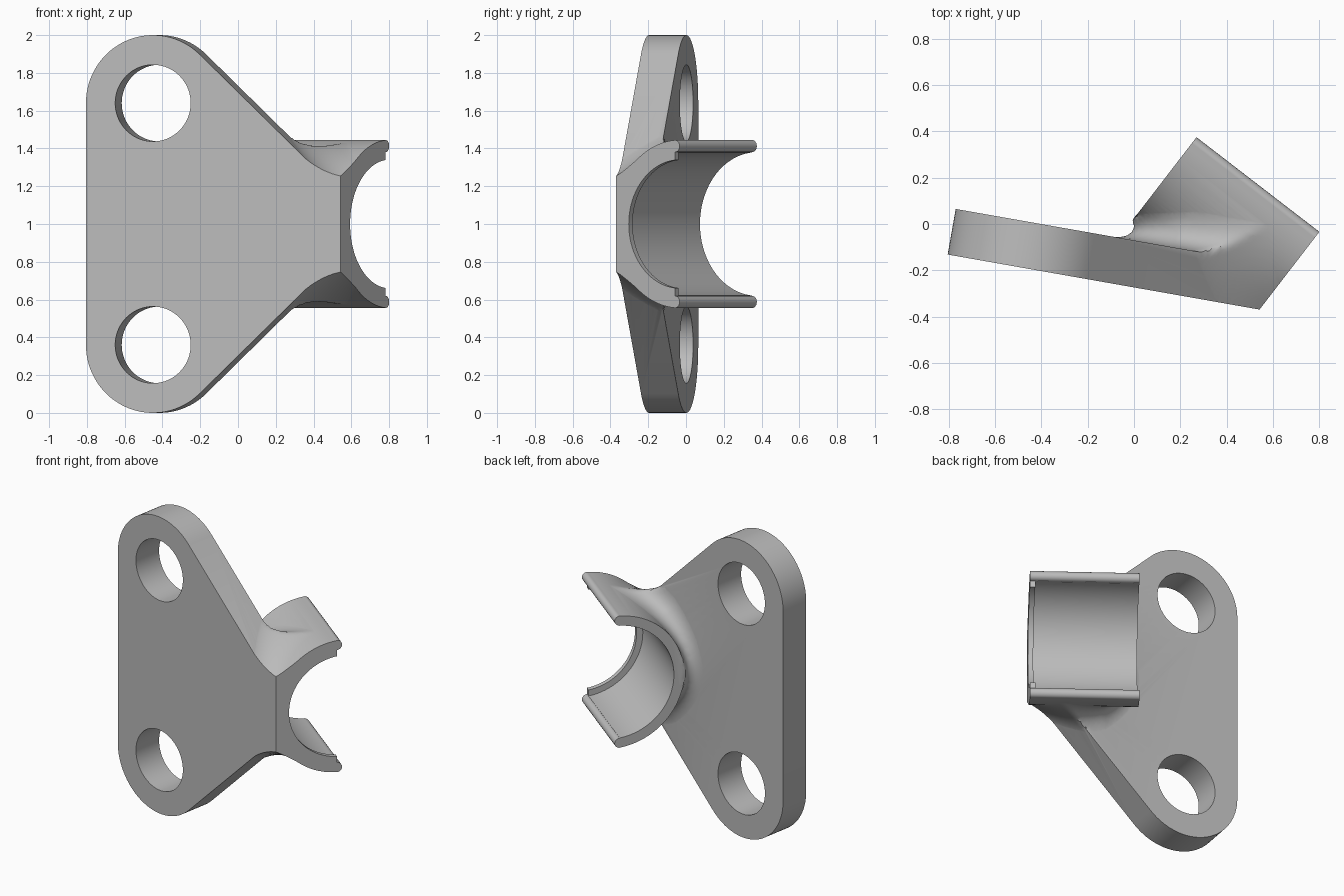
import bpy, bmesh, math
from mathutils import Vector

if "Cube" in bpy.data.objects:
    bpy.data.objects.remove(bpy.data.objects["Cube"])

Z = Vector((0, 0, 1))


def direction(deg):
    t = math.radians(deg)
    return Vector((math.cos(t), math.sin(t), 0))


# Plate frame: U along the plate, V through its thickness
PO, U, V = Vector((-0.805, -0.132, 1)), direction(-10), direction(80)
# Half-tube frame: A along the axis, P towards the open side
TO, A, P = Vector((0.27, 0.375, 1)), direction(-37.6), direction(52.4)
LENGTH, OUTER, BORE, LIP = 0.67, 0.445, 0.38, 0.34
TIP = (OUTER - BORE) / 2
THICK, RAD, HOLE_Z, HOLE_R = 0.2, 0.36, 0.64, 0.203
PHI = math.radians(45.9)
NU, NZ = math.cos(PHI), math.sin(PHI)

grey = bpy.data.materials.new("plain grey")
grey.diffuse_color = (0.5, 0.5, 0.5, 1)
grey.use_nodes = True
grey.node_tree.nodes["Principled BSDF"].inputs["Base Color"].default_value = grey.diffuse_color


def finish(name, bm):
    bmesh.ops.recalc_face_normals(bm, faces=bm.faces)
    me = bpy.data.meshes.new(name)
    bm.to_mesh(me)
    bm.free()
    me.materials.append(grey)
    ob = bpy.data.objects.new(name, me)
    bpy.context.collection.objects.link(ob)
    return ob


def prism(name, pts, origin, ax, ay, ah, h0, h1):
    bm = bmesh.new()
    lo = [bm.verts.new(origin + ax * x + ay * y + ah * h0) for x, y in pts]
    hi = [bm.verts.new(origin + ax * x + ay * y + ah * h1) for x, y in pts]
    bm.faces.new(lo)
    bm.faces.new(hi)
    n = len(pts)
    for i in range(n):
        j = (i + 1) % n
        bm.faces.new((lo[i], lo[j], hi[j], hi[i]))
    return finish(name, bm)


def arc(cx, cy, r, a0, a1, n):
    return [(cx + r * math.cos(a0 + (a1 - a0) * i / n),
             cy + r * math.sin(a0 + (a1 - a0) * i / n)) for i in range(n + 1)]


def circle(cx, cy, r, n=72):
    return arc(cx, cy, r, 0, 2 * math.pi, n)[:-1]


def boolean(target, tool, op):
    m = target.modifiers.new("join", 'BOOLEAN')
    m.operation, m.solver, m.object = op, 'EXACT', tool
    bpy.context.view_layer.objects.active = target
    bpy.ops.object.modifier_apply(modifier=m.name)
    bpy.data.objects.remove(tool)


# Plate: two rounded ears tapering to a neck (over-long, trimmed later)
upper = arc(RAD, HOLE_Z, RAD, PHI, math.pi, 32)
end_u = 1.5
end_z = HOLE_Z + (RAD - NU * (end_u - RAD)) / NZ
outline = [(end_u, end_z)] + upper + [(u, -z) for u, z in reversed(upper)] + [(end_u, -end_z)]
bracket = prism("clamp_bracket", outline, PO, U, Z, V, -0.06, THICK)

# Half tube with rounded tips
start = math.asin(TIP / OUTER)
profile = arc(0, 0, OUTER, -math.pi + start, -start, 64)
tip = arc((OUTER + BORE) / 2, -TIP, TIP, 0.15, math.pi, 10)
profile += tip + [(-x, y) for x, y in reversed(tip)]
half_tube = prism("half_tube", profile, TO, Z, P, A, 0, LENGTH + 0.05)


# Fillet solid between plate and tube, meshed from a rounded distance field
def field(s, p, w):
    d = TO + A * s + P * p - PO
    u, v = d.dot(U), d.dot(V)
    a = max(NU * (u - RAD) + NZ * (abs(w) - HOLE_Z) - RAD, v - THICK) + 0.002
    b = max(math.hypot(w, p) - OUTER, -s) + 0.002
    r = 0.14 + 0.06 * min(1, max(0, s / 0.2))
    if a >= r or b >= r:
        f = min(a, b)
    else:
        f = max(r, min(a, b)) - math.hypot(max(r - a, 0), max(r - b, 0))
    return max(f, -0.29 - s, s - 0.73, -0.71 - p, p + 0.045, abs(w) - 0.61)


def fillet(step=0.0175):
    org = (-0.33, -0.75, -0.65)
    n = (int(1.1 / step) + 2, int(0.76 / step) + 2, int(1.3 / step) + 2)
    val = [[[field(org[0] + i * step, org[1] + j * step, org[2] + k * step)
             for k in range(n[2])] for j in range(n[1])] for i in range(n[0])]
    corners = [(i, j, k) for i in (0, 1) for j in (0, 1) for k in (0, 1)]
    edges = [(c, d) for c in corners for d in corners
             if c < d and sum(abs(x - y) for x, y in zip(c, d)) == 1]
    bm, cell = bmesh.new(), {}
    for i in range(n[0] - 1):
        for j in range(n[1] - 1):
            for k in range(n[2] - 1):
                g = {c: val[i + c[0]][j + c[1]][k + c[2]] for c in corners}
                if (min(g.values()) < 0) == (max(g.values()) < 0):
                    continue
                hits = [Vector(c).lerp(Vector(d), g[c] / (g[c] - g[d]))
                        for c, d in edges if (g[c] < 0) != (g[d] < 0)]
                q = sum(hits, Vector()) / len(hits) + Vector((i, j, k))
                s, p, w = (org[t] + q[t] * step for t in range(3))
                cell[i, j, k] = bm.verts.new(TO + A * s + P * p + Z * w)
    # One quad around every grid edge that crosses the surface
    for (i, j, k) in list(cell):
        for ax in range(3):
            e = [i, j, k]
            e[ax] += 1
            v0, v1 = val[i][j][k], val[e[0]][e[1]][e[2]]
            if (v0 < 0) == (v1 < 0):
                continue
            b, c = (ax + 1) % 3, (ax + 2) % 3
            quad = []
            for db, dc in ((0, 0), (1, 0), (1, 1), (0, 1)):
                key = [i, j, k]
                key[b] -= db
                key[c] -= dc
                quad.append(cell[tuple(key)])
            bm.faces.new(quad if v0 < 0 else quad[::-1])
    return finish("fillet", bm)


boolean(bracket, half_tube, 'UNION')
boolean(bracket, fillet(), 'UNION')

# Trim flush with the plate front and the tube end
square = [(-3, -3), (3, -3), (3, 3), (-3, 3)]
boolean(bracket, prism("front_trim", square, PO, U, Z, V, -2, 0), 'DIFFERENCE')
boolean(bracket, prism("end_trim", square, TO, Z, P, A, LENGTH, LENGTH + 2), 'DIFFERENCE')

# Bore with a narrow lip at the front end
boolean(bracket, prism("bore", circle(0, 0, BORE, 96), TO, Z, P, A, -0.2, LENGTH - 0.033), 'DIFFERENCE')
boolean(bracket, prism("lip_bore", circle(0, 0, LIP, 96), TO, Z, P, A, 0.3, LENGTH + 0.2), 'DIFFERENCE')

# Bolt holes
for side in (-1, 1):
    hole = prism("bolt_hole", circle(RAD, side * HOLE_Z, HOLE_R), PO, U, Z, V, -0.3, 0.5)
    boolean(bracket, hole, 'DIFFERENCE')

bpy.ops.object.select_all(action='DESELECT')
bracket.select_set(True)
bpy.context.view_layer.objects.active = bracket
bpy.ops.object.shade_smooth_by_angle(angle=math.radians(28))
